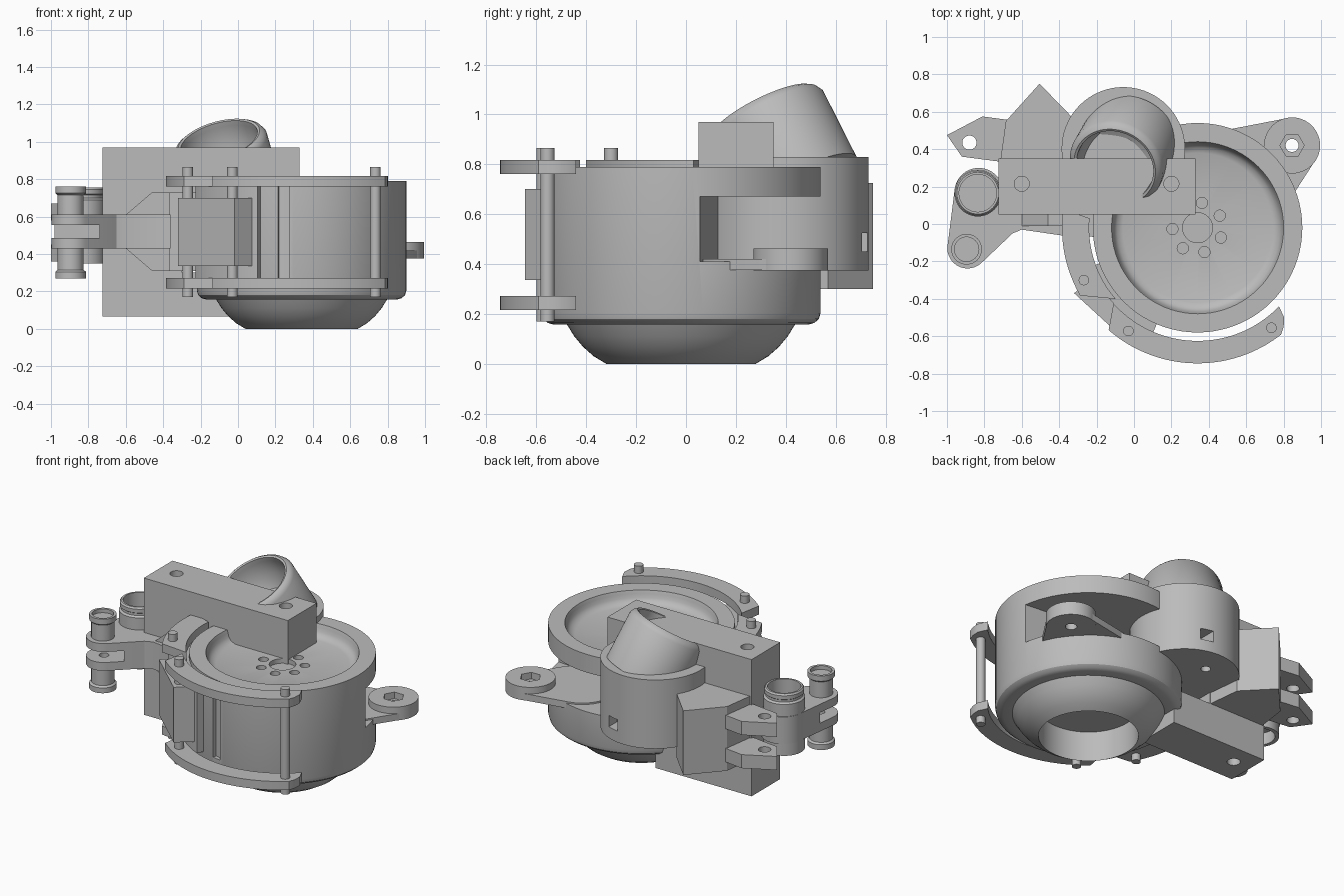
import bpy, bmesh, math
from mathutils import Vector, Matrix

cube = bpy.data.objects.get("Cube")
if cube:
    bpy.data.objects.remove(cube, do_unlink=True)

grey = bpy.data.materials.new("plain_grey")
grey.use_nodes = True
COLOR = (0.5, 0.5, 0.5, 1)
grey.diffuse_color = COLOR
grey.node_tree.nodes["Principled BSDF"].inputs["Base Color"].default_value = COLOR

DRUM = Vector((0.34, -0.02, 0))


def shade(ob):
    bpy.ops.object.select_all(action='DESELECT')
    ob.select_set(True)
    bpy.context.view_layer.objects.active = ob
    bpy.ops.object.shade_smooth_by_angle(angle=math.radians(32))


def finish(name, bm):
    bmesh.ops.remove_doubles(bm, verts=bm.verts, dist=2e-4)
    bmesh.ops.delete(bm, geom=[e for e in bm.edges if e.is_wire], context='EDGES')
    bmesh.ops.recalc_face_normals(bm, faces=bm.faces)
    mesh = bpy.data.meshes.new(name)
    bm.to_mesh(mesh)
    bm.free()
    mesh.materials.append(grey)
    ob = bpy.data.objects.new(name, mesh)
    bpy.context.collection.objects.link(ob)
    shade(ob)
    return ob


def prism(name, pts, z0, z1):
    """Extrude a flat outline between two heights."""
    bm = bmesh.new()
    low = [bm.verts.new((x, y, z0)) for x, y in pts]
    high = [bm.verts.new((x, y, z1)) for x, y in pts]
    bm.faces.new(low)
    bm.faces.new(high)
    for i in range(len(pts)):
        j = (i + 1) % len(pts)
        bm.faces.new((low[i], low[j], high[j], high[i]))
    return finish(name, bm)


def box(name, x0, x1, y0, y1, z0, z1):
    return prism(name, [(x0, y0), (x1, y0), (x1, y1), (x0, y1)], z0, z1)


def circle(x, y, r, n=32, a0=0, a1=360):
    steps = n if a1 - a0 == 360 else n + 1
    angles = [math.radians(a0 + (a1 - a0) * i / n) for i in range(steps)]
    return [(x + r * math.cos(a), y + r * math.sin(a)) for a in angles]


def cyl(name, x, y, r, z0, z1, n=32):
    return prism(name, circle(x, y, r, n), z0, z1)


def lathe(name, profile, origin, axis=(0, 0, 1), n=80):
    """Revolve a closed profile of (radius, height) around an axis."""
    bm = bmesh.new()
    rot = Vector((0, 0, 1)).rotation_difference(Vector(axis)).to_matrix().to_4x4()
    mat = Matrix.Translation(origin) @ rot
    rings = [[bm.verts.new(mat @ Vector((x, y, z))) for x, y in circle(0, 0, max(r, 1e-5), n)]
             for r, z in profile]
    for a, b in zip(rings, rings[1:] + rings[:1]):
        for i in range(n):
            j = (i + 1) % n
            bm.faces.new((a[i], a[j], b[j], b[i]))
    return finish(name, bm)


def sector(name, r0, inner, r1, outer, z0, z1, tip=()):
    """Part of a ring around the drum axis, with its own angles inside and outside."""
    pts = circle(DRUM.x, DRUM.y, r1, 40, *outer) + list(tip)
    return prism(name, pts + circle(DRUM.x, DRUM.y, r0, 40, *inner)[::-1], z0, z1)


def hull(circles):
    """Convex outline around several circles."""
    pts = sorted(p for c in circles for p in circle(*c))

    def half(seq):
        out = []
        for p in seq:
            while len(out) > 1 and ((out[-1][0] - out[-2][0]) * (p[1] - out[-2][1])
                                    - (out[-1][1] - out[-2][1]) * (p[0] - out[-2][0])) <= 1e-9:
                out.pop()
            out.append(p)
        return out[:-1]
    return half(pts) + half(pts[::-1])


def cut(ob, *cutters):
    for c in cutters:
        mod = ob.modifiers.new("cut", 'BOOLEAN')
        mod.operation = 'DIFFERENCE'
        mod.solver = 'EXACT'
        mod.object = c
        bpy.context.view_layer.objects.active = ob
        bpy.ops.object.modifier_apply(modifier=mod.name)
        bpy.data.objects.remove(c, do_unlink=True)
    shade(ob)


# Drum with dished top, bored rounded base, side pocket and wall groove
drum = lathe("drum", [(0, .2), (.3, .2), (.3, 0), (.35, .03), (.393, .068), (.428, .11),
                      (.457, .157), (.51, .157), (.535, .164), (.553, .18), (.56, .205),
                      (.56, .79), (.46, .79), (.453, .77), (.447, .745), (.43, .722),
                      (.40, .71), (.08, .71), (.08, .68), (0, .68)], DRUM)
cut(drum, prism("pocket_cutter", [(0, .14), (.95, .05), (.95, .7), (0, .7)], .41, .67),
    sector("groove_cutter", .535, (257, 263), .6, (257, 263), .27, .76))
for i in range(7):
    a = math.radians(80 + i * 360 / 7)
    cut(drum, cyl("bolt_cutter", DRUM.x + .135 * math.cos(a), DRUM.y + .135 * math.sin(a),
                  .03, .68, .75, 20))

# Mounting ear with hexagonal pocket, on a thinner web
ear = cyl("mounting_ear", .845, .42, .15, .375, .463, 48)
cut(ear, cyl("hex_cutter", .845, .42, .065, .42, .6, 6), cyl("hole_cutter", .845, .42, .035, .3, .6))
web = prism("ear_web", hull([(.845, .42, .148), (.55, .3, .21), (.7, .2, .15)]), .376, .42)
cut(web, cyl("web_hole_cutter", .845, .42, .035, .3, .6),
    cyl("web_recess_cutter", .845, .42, .1, .419, .6))

# Rear cup and tilted open spout with a rolled lip
cup = cyl("rear_cup", -.057, .402, .33, .375, .83, 72)
cut(cup, box("slot_cutter", -.01, .07, .62, .8, .45, .525),
    cyl("cup_hole_cutter", -.1, .55, .03, .3, .45, 20))
lathe("spout", [(0, -.33), (.257, -.33), (.257, -.025), (.243, 0), (.225, .012), (.212, .008),
                (.21, -.02), (.21, -.12), (.16, -.2), (0, -.24)], (-.1, .31, 1.0), (-.25, -.44, .87))

# C-shaped frame: tall column with upper and lower arms
upper = box("upper_arm", -.725, .33, .05, .35, .67, .97)
for x in (-.6, .2):
    cut(upper, cyl("arm_hole_cutter", x, .215, .04, .85, 1.1))
box("frame_column", -.725, -.3, .05, .35, .3, .67)
lower = box("lower_arm", -.725, -.02, .05, .35, .065, .3)
cut(lower, cyl("lower_hole_cutter", -.6, .215, .04, 0, .2))

# Rear bracket with two fork tabs
prism("rear_bracket", [(-.505, .75), (-.685, .55), (-.72, .3), (-.3, .3), (-.33, .57)], .3, .725)
for name, z in (("lower_fork_tab", .36), ("upper_fork_tab", .58)):
    tab = prism(name, [(-1, .475), (-.81, .575), (-.66, .555), (-.69, .33), (-.92, .36)], z, z + .09)
    cut(tab, cyl("tab_hole_cutter", -.88, .435, .038, 0, 1))

# Side link, slotted into a fork at its outer end
link = prism("link_arm", hull([(-.89, -.13, .108), (-.83, .17, .13), (-.66, .05, .08)]), .43, .61)
cut(link, box("fork_slot_cutter", -1.1, -.74, -.3, 0, .485, .555),
    cyl("fork_hole_cutter", -.89, -.13, .03, .4, .65, 24))
prism("link_bar", [(-.72, .06), (-.72, -.08), (-.6, -.03), (-.36, -.065), (-.36, .06)], .43, .61)

# Rollers beside the link
lathe("large_roller", [(.1, .35), (.125, .35), (.125, .69), (.113, .7), (.113, .715),
                       (.12, .72), (.12, .745), (.112, .755), (.1, .755)], (-.835, .165, 0), n=48)
lathe("upper_roller", [(0, .61), (.07, .61), (.07, .715), (.082, .725), (.082, .76),
                       (.065, .76), (.065, .735), (0, .735)], (-.895, -.135, 0), n=48)
lathe("lower_roller", [(0, .27), (.082, .27), (.082, .305), (.07, .315), (.07, .43), (0, .43)],
      (-.895, -.135, 0), n=48)

# Upright gusset and end block joining the link to the frame and drum
gusset = prism("gusset", [(-.6, .61), (-.46, .73), (-.3, .73), (-.3, .31), (-.46, .31), (-.6, .43)],
               -.01, .06)
gusset.data.transform(Matrix(((1, 0, 0, 0), (0, 0, 1, 0), (0, 1, 0, 0), (0, 0, 0, 1))))
gusset.data.flip_normals()
prism("gusset_end", [(-.37, -.05), (-.21, -.07), (-.21, .06), (-.37, .06)], .31, .73)

# Curved guard plates, top and bottom
for level, z in (("upper", .76), ("lower", .215)):
    sector(level + "_side_guard", .58, (175, 221), .725, (172, 210), z, z + .057)
    sector(level + "_front_guard", .605, (222, 316), .725, (229, 308), z, z + .057,
           [(.8, -.55), (.803, -.5)])

# Pins through the guards
for name, x, y in (("side_pin", -.268, -.3), ("hinge_pin", -.03, -.572), ("front_pin", .735, -.555)):
    cyl(name, x, y, .028, .17, .865, 24)

# Thick drum rib and hinge block between the guards
sector("drum_rib", .54, (200, 247), .605, (200, 247), .27, .76)
prism("hinge_block", [(-.32, -.37), (-.02, -.645), (.105, -.54), (-.2, -.27)], .335, .7)
